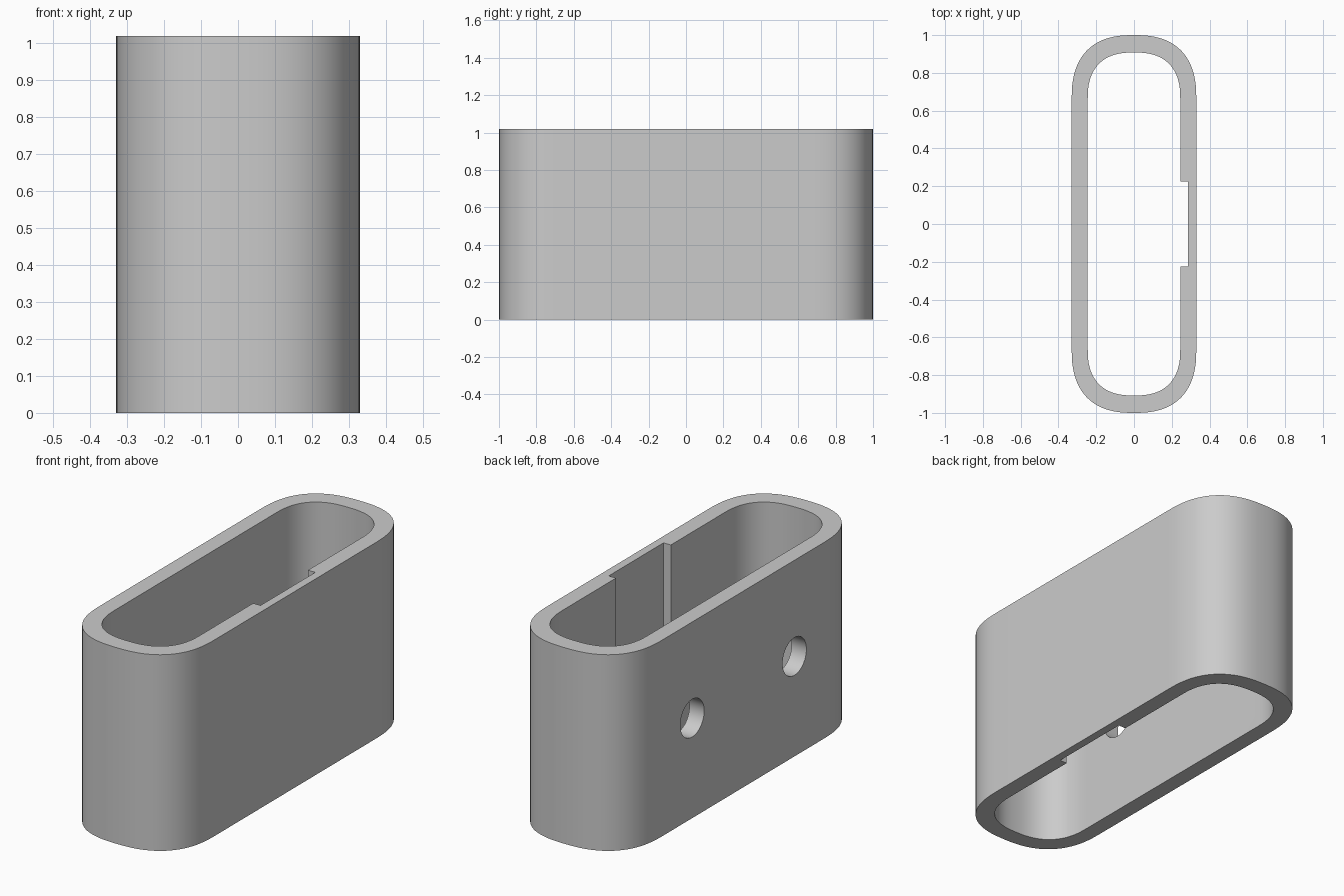
import bpy
import bmesh
import math
from mathutils import Matrix

cube = bpy.data.objects.get("Cube")
if cube:
    bpy.data.objects.remove(cube, do_unlink=True)

HEIGHT = 1.02
STRAIGHT = 0.66      # half length of the flat side walls
FULLNESS = 2.5       # exponent of the rounded ends
STEPS = 40           # segments per rounded end

grey = bpy.data.materials.new("light grey")
grey.use_nodes = True
colour = (0.6, 0.6, 0.6, 1)
grey.diffuse_color = colour
grey.node_tree.nodes["Principled BSDF"].inputs["Base Color"].default_value = colour


def power(v):
    return math.copysign(abs(v) ** (2 / FULLNESS), v)


def slot_outline(half_width, half_length):
    """Long outline with flat sides and soft, full rounded ends."""
    points = []
    for end in (1, -1):
        for i in range(STEPS + 1):
            a = math.pi * i / STEPS
            x = half_width * power(math.cos(a))
            y = STRAIGHT + (half_length - STRAIGHT) * power(math.sin(a))
            points.append((end * x, end * y))
    return points


def to_object(name, bm):
    bmesh.ops.recalc_face_normals(bm, faces=bm.faces)
    mesh = bpy.data.meshes.new(name)
    bm.to_mesh(mesh)
    bm.free()
    mesh.materials.append(grey)
    obj = bpy.data.objects.new(name, mesh)
    bpy.context.collection.objects.link(obj)
    return obj


def prism(name, outline, bottom, top):
    bm = bmesh.new()
    face = bm.faces.new([bm.verts.new((x, y, bottom)) for x, y in outline])
    grown = bmesh.ops.extrude_face_region(bm, geom=[face])["geom"]
    verts = [g for g in grown if isinstance(g, bmesh.types.BMVert)]
    bmesh.ops.translate(bm, verts=verts, vec=(0, 0, top - bottom))
    return to_object(name, bm)


def cut(target, cutter):
    cutter.hide_render = True
    mod = target.modifiers.new("cut", "BOOLEAN")
    mod.operation = "DIFFERENCE"
    mod.solver = "EXACT"
    mod.object = cutter
    bpy.context.view_layer.objects.active = target
    bpy.ops.object.modifier_apply(modifier=mod.name)
    bpy.data.objects.remove(cutter, do_unlink=True)


# Sleeve: outer body with an open cavity
sleeve = prism("sleeve", slot_outline(0.33, 1.0), 0, HEIGHT)
cut(sleeve, prism("cavity", slot_outline(0.245, 0.908), -0.1, HEIGHT + 0.1))

# Shallow full-height groove inside the left wall
groove = [(0.1, -0.225), (0.287, -0.225), (0.287, 0.225), (0.1, 0.225)]
cut(sleeve, prism("groove", groove, -0.1, HEIGHT + 0.1))

# Two round holes through the right wall
for y in (-0.42, 0.42):
    bm = bmesh.new()
    place = Matrix.Translation((-0.3, y, 0.52)) @ Matrix.Rotation(math.pi / 2, 4, "Y")
    bmesh.ops.create_cone(bm, cap_ends=True, segments=48, radius1=0.098,
                          radius2=0.098, depth=0.3, matrix=place)
    cut(sleeve, to_object("hole", bm))

# Smooth rounded walls with crisp rims
bpy.ops.object.select_all(action="DESELECT")
sleeve.select_set(True)
bpy.context.view_layer.objects.active = sleeve
bpy.ops.object.shade_smooth_by_angle(angle=math.radians(30))
